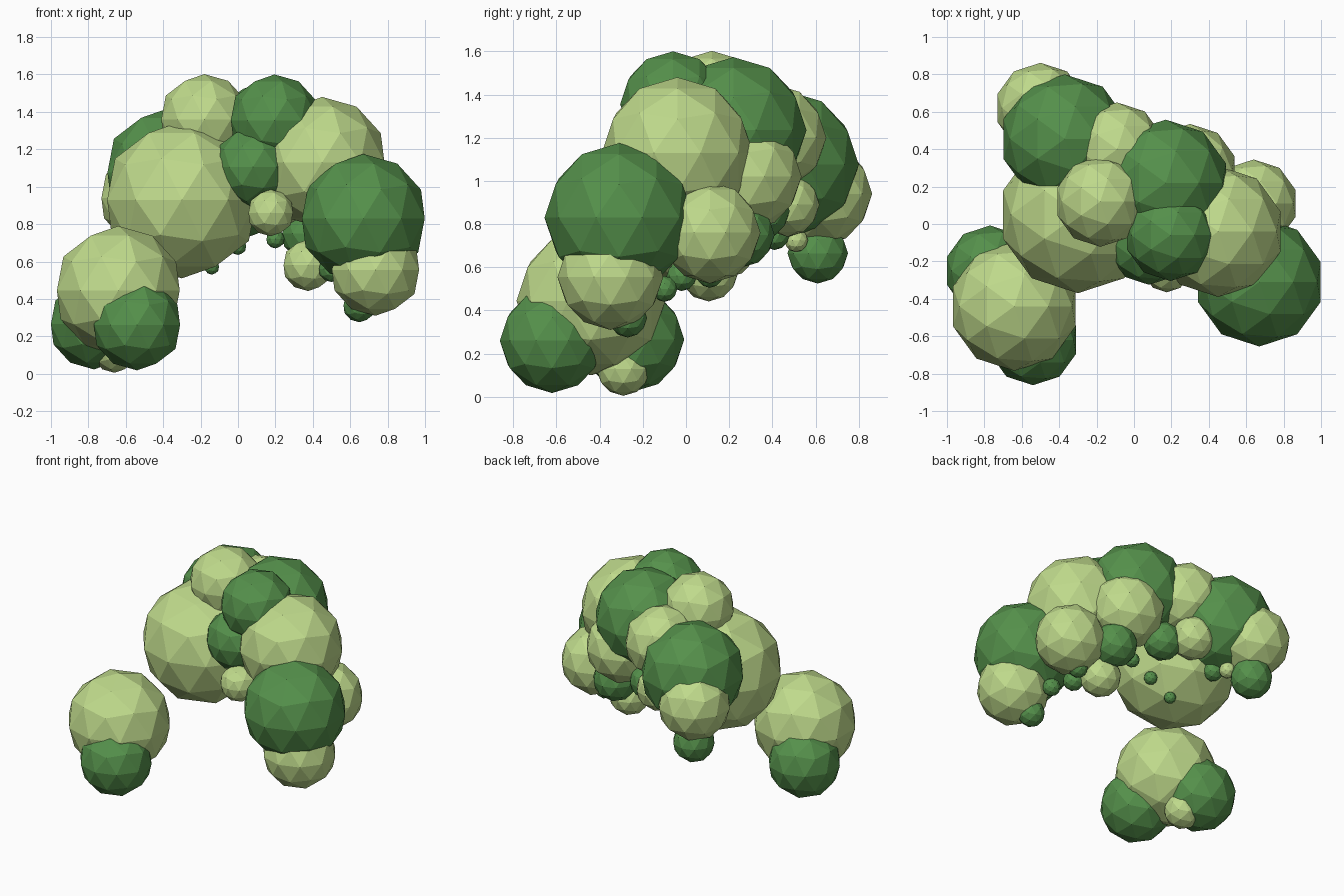
import bpy


def material(name, color):
    m = bpy.data.materials.new(name)
    m.diffuse_color = (*color, 1)
    return m


light = material("light_leaf", (0.52, 0.70, 0.26))
dark = material("dark_leaf", (0.09, 0.28, 0.07))


def clumps(name, mat, balls):
    """Low-poly leaf balls, each given as x, y, z, radius."""
    for i, (x, y, z, r) in enumerate(balls, 1):
        bpy.ops.mesh.primitive_ico_sphere_add(subdivisions=2, radius=r, location=(x, y, z))
        ob = bpy.context.object
        ob.name = f"{name}_{i}"
        ob.data.materials.append(mat)


# Separate low branch at the front left
clumps("low_branch_light_clump", light, [
    (-0.64, -0.44, 0.445, 0.345), (-0.66, -0.29, 0.13, 0.125)])
clumps("low_branch_dark_clump", dark, [
    (-0.54, -0.62, 0.26, 0.242), (-0.77, -0.25, 0.265, 0.242)])

# Main crown, large clumps
clumps("crown_light_clump", light, [
    (-0.30, 0.05, 0.93, 0.42), (-0.18, 0.12, 1.36, 0.242),
    (0.45, -0.04, 1.13, 0.35), (-0.09, 0.40, 1.20, 0.25),
    (0.30, 0.285, 1.02, 0.25), (-0.50, 0.62, 0.94, 0.242)])
clumps("crown_dark_clump", dark, [
    (0.195, -0.06, 1.355, 0.245), (0.08, -0.11, 1.105, 0.215),
    (0.17, 0.22, 1.235, 0.338), (-0.37, 0.455, 1.075, 0.345),
    (0.67, -0.31, 0.83, 0.345)])

# Hanging clumps below the crown
clumps("hanging_light_clump", light, [
    (0.735, -0.35, 0.555, 0.245), (0.64, 0.11, 0.76, 0.235),
    (-0.11, 0.47, 0.89, 0.148), (0.175, -0.24, 0.86, 0.125),
    (0.375, 0.105, 0.58, 0.138)])
clumps("hanging_dark_clump", dark, [
    (-0.49, 0.61, 0.665, 0.14), (0.38, 0.26, 0.75, 0.15),
    (0.05, 0.35, 0.86, 0.13), (0.65, -0.27, 0.365, 0.09)])

# Small buds on the underside
clumps("light_bud", light, [(-0.37, 0.51, 0.725, 0.055)])
clumps("dark_bud", dark, [
    (0.50, -0.02, 0.56, 0.07), (0.57, 0.11, 0.57, 0.065),
    (0.62, -0.10, 0.50, 0.06), (0.00, 0.17, 0.68, 0.045),
    (-0.14, 0.20, 0.57, 0.04), (0.20, 0.22, 0.72, 0.05),
    (-0.33, 0.41, 0.75, 0.07)])
